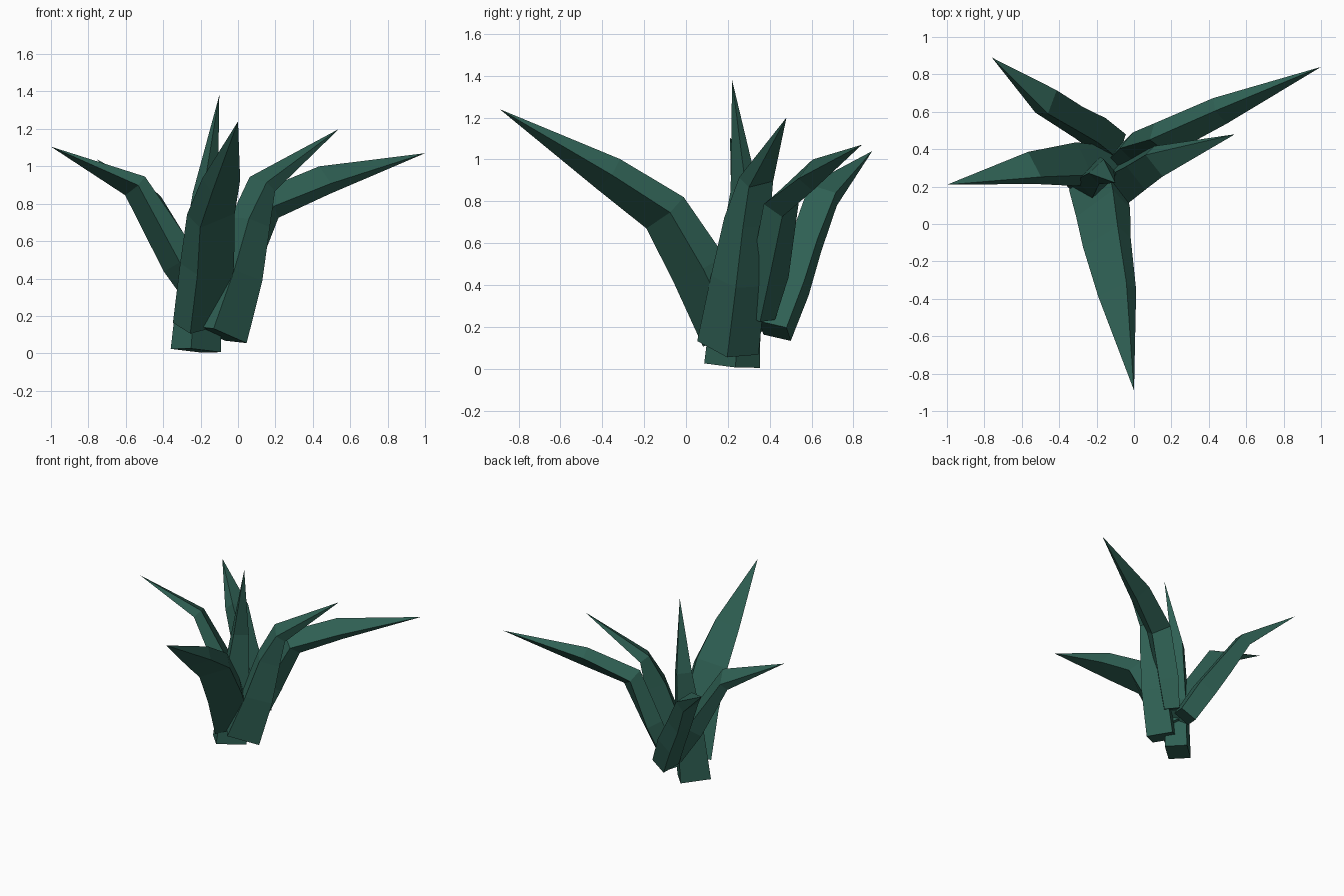
import bpy
import bmesh
from mathutils import Vector

# Remove the default cube
cube = bpy.data.objects.get("Cube")
if cube:
    bpy.data.objects.remove(cube, do_unlink=True)

# Single dark green leaf colour
green = bpy.data.materials.new("dark_leaf_green")
green.use_nodes = True
leaf_colour = (0.028, 0.116, 0.087, 1.0)
green.diffuse_color = leaf_colour
shader = next(n for n in green.node_tree.nodes if n.type == "BSDF_PRINCIPLED")
shader.inputs["Base Color"].default_value = leaf_colour
shader.inputs["Roughness"].default_value = 0.9


def section_frame(centres, index, broad):
    """Unit width and thickness directions of the section at one path point."""
    tangent = Vector()
    if index > 0:
        tangent += (centres[index] - centres[index - 1]).normalized()
    if index < len(centres) - 1:
        tangent += (centres[index + 1] - centres[index]).normalized()
    tangent.normalize()
    across = (broad - tangent * broad.dot(tangent)).normalized()
    return across, tangent.cross(across)


def make_leaf(name, broad, sections, tip):
    """Four-sided leaf: sections are (x, y, z, width, thickness), ending in a point."""
    broad = Vector(broad)
    centres = [Vector(s[:3]) for s in sections] + [Vector(tip)]
    bm = bmesh.new()
    rings = []
    for index, section in enumerate(sections):
        across, through = section_frame(centres, index, broad)
        half_width = across * section[3] / 2
        half_depth = through * section[4] / 2
        corners = (
            -half_width - half_depth,
            half_width - half_depth,
            half_width + half_depth,
            -half_width + half_depth,
        )
        rings.append([bm.verts.new(centres[index] + c) for c in corners])

    # Flat base, side walls and pointed end
    bm.faces.new(rings[0])
    for lower, upper in zip(rings, rings[1:]):
        for i in range(4):
            j = (i + 1) % 4
            bm.faces.new((lower[i], lower[j], upper[j], upper[i]))
    point = bm.verts.new(centres[-1])
    last = rings[-1]
    for i in range(4):
        bm.faces.new((last[i], last[(i + 1) % 4], point))

    bmesh.ops.recalc_face_normals(bm, faces=bm.faces)
    mesh = bpy.data.meshes.new(name)
    bm.to_mesh(mesh)
    bm.free()
    mesh.materials.append(green)
    leaf = bpy.data.objects.new(name, mesh)
    bpy.context.scene.collection.objects.link(leaf)
    return leaf


# Long leaf arching to the front
make_leaf(
    "front_leaf",
    broad=(0.78, 0.56, 0.25),
    sections=[
        (-0.2, 0.21, 0.16, 0.26, 0.15),
        (-0.165, 0.06, 0.48, 0.25, 0.15),
        (-0.145, -0.1, 0.745, 0.23, 0.12),
        (-0.09, -0.37, 0.93, 0.18, 0.1),
    ],
    tip=(0.0, -0.89, 1.24),
)

# Upright leaf in the middle, reaching down to the ground
make_leaf(
    "centre_leaf",
    broad=(0.73, 0.68, 0),
    sections=[
        (-0.225, 0.22, 0.015, 0.22, 0.16),
        (-0.2, 0.25, 0.45, 0.18, 0.13),
        (-0.175, 0.28, 0.85, 0.11, 0.08),
    ],
    tip=(-0.1, 0.22, 1.38),
)

# Leaf leaning towards +x with a sharp bend
make_leaf(
    "left_leaf",
    broad=(-0.5, 0.78, 0.3),
    sections=[
        (-0.1, 0.2, 0.1, 0.19, 0.24),
        (0.0, 0.25, 0.42, 0.18, 0.2),
        (0.065, 0.29, 0.7, 0.16, 0.15),
        (0.13, 0.335, 0.905, 0.15, 0.08),
    ],
    tip=(0.54, 0.48, 1.2),
)

# Longest leaf, sweeping back towards +x
make_leaf(
    "back_left_leaf",
    broad=(-0.25, 0.6, 0.75),
    sections=[
        (-0.06, 0.35, 0.25, 0.11, 0.11),
        (0.01, 0.4, 0.45, 0.14, 0.12),
        (0.15, 0.455, 0.79, 0.15, 0.11),
        (0.46, 0.605, 0.925, 0.13, 0.09),
    ],
    tip=(1.0, 0.84, 1.07),
)

# Leaf reaching sideways towards -x
make_leaf(
    "right_leaf",
    broad=(-0.25, 0.8, -0.45),
    sections=[
        (-0.13, 0.32, 0.22, 0.15, 0.12),
        (-0.31, 0.32, 0.49, 0.2, 0.12),
        (-0.55, 0.3, 0.895, 0.16, 0.07),
    ],
    tip=(-1.0, 0.21, 1.105),
)

# Leaf curving back towards -x
make_leaf(
    "back_right_leaf",
    broad=(0.3, 0.86, -0.25),
    sections=[
        (-0.12, 0.425, 0.18, 0.14, 0.13),
        (-0.23, 0.51, 0.4, 0.14, 0.14),
        (-0.345, 0.575, 0.6, 0.13, 0.12),
        (-0.47, 0.655, 0.83, 0.14, 0.09),
    ],
    tip=(-0.76, 0.89, 1.04),
)
